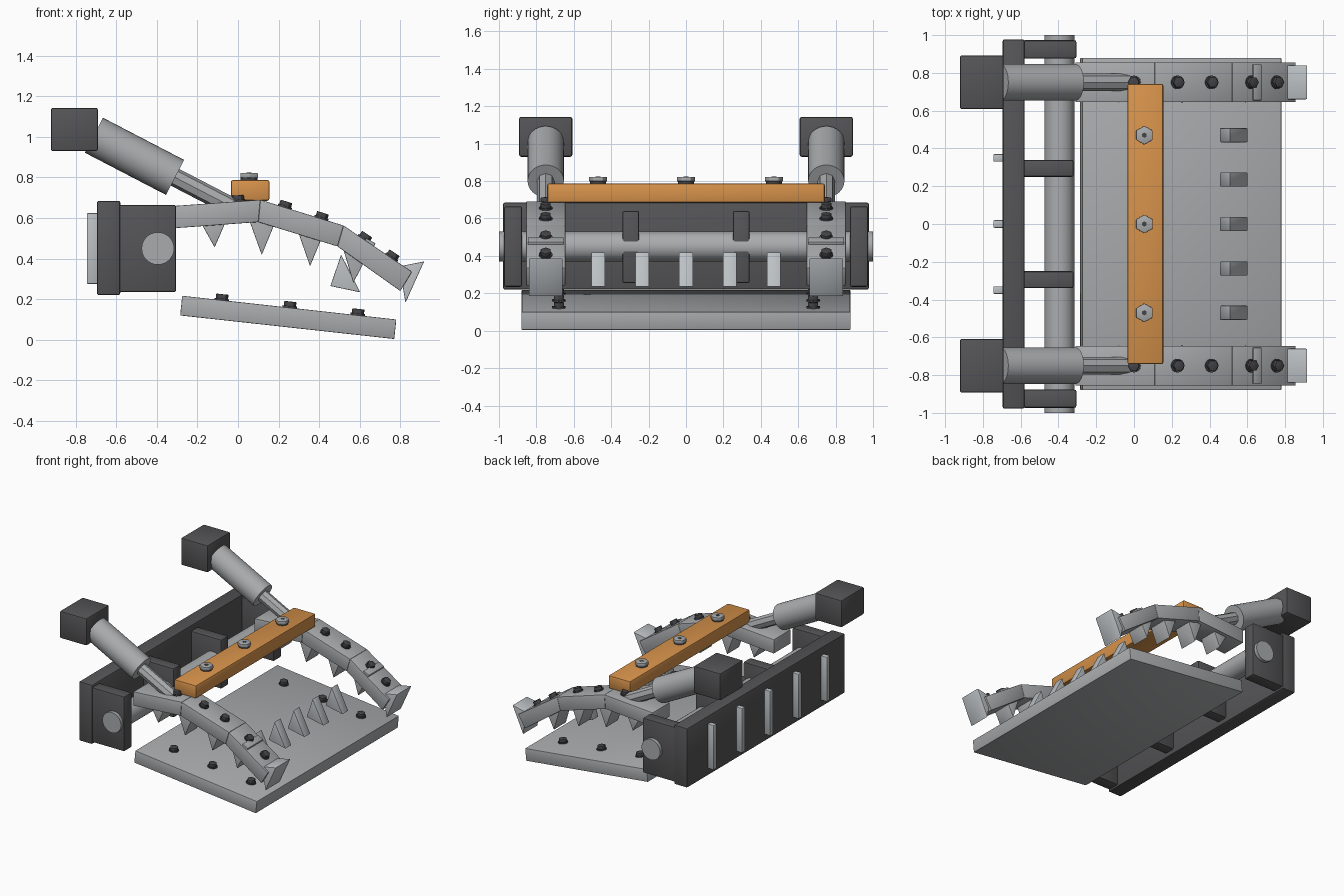
import bpy, bmesh, math
from mathutils import Matrix, Vector

if "Cube" in bpy.data.objects:
    bpy.data.objects.remove(bpy.data.objects["Cube"])


def material(name, rgb):
    m = bpy.data.materials.new(name)
    m.use_nodes = True
    m.diffuse_color = (*rgb, 1)
    m.node_tree.nodes["Principled BSDF"].inputs["Base Color"].default_value = (*rgb, 1)
    return m


DARK = material("dark_iron", (0.09, 0.09, 0.095))
BOLT = material("bolt_black", (0.06, 0.06, 0.065))
STEEL = material("steel_grey", (0.40, 0.41, 0.42))
PALE = material("pale_steel", (0.50, 0.53, 0.55))
ORANGE = material("orange_paint", (0.68, 0.29, 0.07))


def finish(bm, name, mat, bevel=0.0):
    bmesh.ops.recalc_face_normals(bm, faces=bm.faces)
    if bevel:
        bmesh.ops.bevel(bm, geom=bm.edges[:], offset=bevel, segments=2,
                        profile=0.5, affect='EDGES')
    mesh = bpy.data.meshes.new(name)
    bm.to_mesh(mesh)
    bm.free()
    mesh.materials.append(mat)
    ob = bpy.data.objects.new(name, mesh)
    bpy.context.collection.objects.link(ob)
    bpy.ops.object.select_all(action='DESELECT')
    ob.select_set(True)
    bpy.context.view_layer.objects.active = ob
    bpy.ops.object.shade_smooth_by_angle(angle=math.radians(32))
    return ob


def box(name, mat, xs, ys, zs, bevel=0.01):
    bm = bmesh.new()
    bmesh.ops.create_cube(bm, size=1)
    for v in bm.verts:
        v.co = [(a + b) / 2 + c * (b - a) for c, (a, b) in zip(v.co, (xs, ys, zs))]
    return finish(bm, name, mat, bevel)


def prism(name, mat, profile, y, width, bevel=0.004):
    """Side profile in x, z extruded across the width."""
    bm = bmesh.new()
    face = bm.faces.new([bm.verts.new((x, y - width / 2, z)) for x, z in profile])
    side = bmesh.ops.extrude_face_region(bm, geom=[face])["geom"]
    for v in side:
        if isinstance(v, bmesh.types.BMVert):
            v.co.y += width
    return finish(bm, name, mat, bevel)


def rod(name, mat, start, end, radius, sides=32, bevel=0.0):
    start, end = Vector(start), Vector(end)
    axis = end - start
    place = Matrix.Translation((start + end) / 2) @ axis.to_track_quat('Z', 'Y').to_matrix().to_4x4()
    bm = bmesh.new()
    bmesh.ops.create_cone(bm, cap_ends=True, segments=sides, radius1=radius,
                          radius2=radius, depth=axis.length, matrix=place)
    return finish(bm, name, mat, bevel)


def bolt(name, x, y, z, tilt):
    """Hex head standing on a surface that drops by the tilt angle along x."""
    up = Vector((math.sin(tilt), 0, math.cos(tilt)))
    foot = Vector((x, y, z))
    rod(name + "_washer", BOLT, foot - up * 0.01, foot + up * 0.008, 0.036, 16)
    rod(name, BOLT, foot, foot + up * 0.03, 0.031, 6, 0.003)


# Rear beam with ribs, lugs and hinge pin
box("rear_beam", DARK, (-0.695, -0.58), (-0.978, 0.978), (0.22, 0.685))
for i in range(-2, 3):
    y = i * 0.35
    box("rear_rib", PALE, (-0.745, -0.69), (y - 0.02, y + 0.02), (0.275, 0.625), 0.006)
box("rod_bar", ORANGE, (-0.035, 0.155), (-0.742, 0.742), (0.685, 0.787))
rod("hinge_pin", STEEL, (-0.395, -1, 0.45), (-0.395, 1, 0.45), 0.08)

# Bolts along the coloured bar
for y in (-0.47, 0, 0.47):
    rod("bar_bolt_washer", BOLT, (0.055, y, 0.78), (0.055, y, 0.799), 0.042, 24)
    rod("bar_bolt_head", STEEL, (0.055, y, 0.798), (0.055, y, 0.822), 0.05, 6, 0.004)
    rod("bar_bolt_socket", BOLT, (0.055, y, 0.82), (0.055, y, 0.824), 0.014, 6)

# Jaw plate with its bolts and teeth
plate_tilt = math.atan2(0.115, 1.06)
prism("jaw_plate", STEEL, [(-0.275, 0.217), (0.78, 0.1), (0.77, 0.004), (-0.285, 0.12)], 0, 1.76)
for i in range(-2, 3):
    prism("plate_tooth", PALE, [(0.508, 0.42), (0.455, 0.265), (0.602, 0.234)], i * 0.235, 0.075)

# Curved arm outline, shared by both sides
arm_top = [(-0.31, 0.66), (0.11, 0.69), (0.52, 0.563), (0.857, 0.335)]
arm_low = [(-0.31, 0.55), (0.10, 0.58), (0.49, 0.46), (0.80, 0.24)]
arm_teeth = [[(-0.178, 0.568), (-0.062, 0.578), (-0.115, 0.455)],
             [(0.055, 0.59), (0.18, 0.57), (0.117, 0.418)],
             [(0.295, 0.535), (0.412, 0.5), (0.355, 0.362)],
             [(0.515, 0.46), (0.622, 0.385), (0.568, 0.28)]]


def on_arm(x):
    for (x0, z0), (x1, z1) in zip(arm_top, arm_top[1:]):
        if x <= x1:
            return z0 + (z1 - z0) * (x - x0) / (x1 - x0), math.atan2(z0 - z1, x1 - x0)


for side, s in (("left", 1), ("right", -1)):
    y = 0.75 * s
    # Lugs that carry the pin
    for mid, half, z0, z1, x1 in ((0.925, 0.048, 0.235, 0.665, -0.305), (0.295, 0.045, 0.255, 0.64, -0.32)):
        box(side + "_lug", DARK, (-0.59, x1), (mid * s - half, mid * s + half), (z0, z1))
    # Hydraulic ram
    box(side + "_ram_mount", DARK, (-0.922, -0.69), (y - 0.142, y + 0.142), (0.93, 1.143))
    rod(side + "_ram_barrel", STEEL, (-0.71, y, 1.008), (-0.31, y, 0.8), 0.097)
    rod(side + "_ram_rod", STEEL, (-0.34, y, 0.816), (-0.02, y, 0.65), 0.046, 8)
    # Arm in three straight sections
    for i in range(3):
        prism(side + "_arm_section", STEEL,
              [arm_top[i], arm_top[i + 1], arm_low[i + 1], arm_low[i]], y, 0.21)
    for profile in arm_teeth:
        prism(side + "_arm_tooth", STEEL, profile, y, 0.15)
    for x in (0.0, 0.23, 0.41, 0.62, 0.755):
        z, tilt = on_arm(x)
        bolt(side + "_arm_bolt", x, y, z, tilt)
    # Cross strip and pointed tip
    prism(side + "_arm_strip", STEEL, [(0.632, 0.5), (0.678, 0.475), (0.66, 0.44), (0.615, 0.47)], y, 0.19)
    prism(side + "_arm_tip", PALE, [(0.917, 0.386), (0.795, 0.362), (0.825, 0.182)], y, 0.18)
    # Plate bolts
    for x in (-0.08, 0.255, 0.59):
        bolt(side + "_plate_bolt", x, 0.68 * s, 0.195 - (x + 0.08) * math.tan(plate_tilt), plate_tilt)
